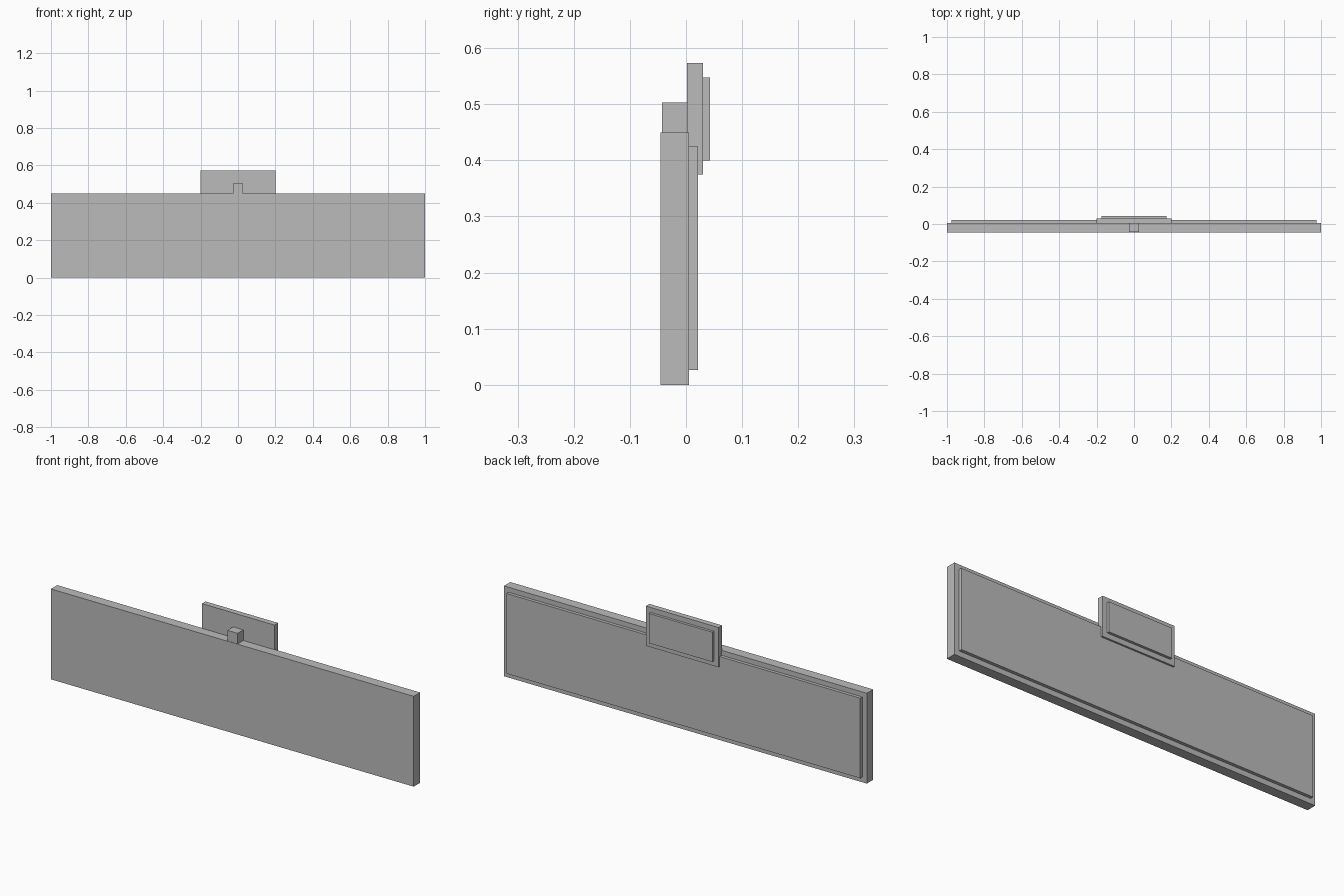
import bpy
import bmesh
from mathutils import Vector

default = bpy.data.objects.get("Cube")
if default:
    bpy.data.objects.remove(default, do_unlink=True)

# One plain grey for everything
GREY = (0.5, 0.5, 0.5, 1)
grey = bpy.data.materials.new("plain grey")
grey.use_nodes = True
grey.diffuse_color = GREY
shader = grey.node_tree.nodes["Principled BSDF"]
shader.inputs["Base Color"].default_value = GREY
shader.inputs["Roughness"].default_value = 0.8


def box(name, half_width, y_range, z_range):
    """Flat-faced box centred on x = 0."""
    low = Vector((-half_width, y_range[0], z_range[0]))
    high = Vector((half_width, y_range[1], z_range[1]))
    bm = bmesh.new()
    bmesh.ops.create_cube(bm, size=1)
    bmesh.ops.scale(bm, vec=high - low, verts=bm.verts)
    bmesh.ops.translate(bm, vec=(low + high) / 2, verts=bm.verts)
    mesh = bpy.data.meshes.new(name)
    bm.to_mesh(mesh)
    bm.free()
    mesh.materials.append(grey)
    obj = bpy.data.objects.new(name, mesh)
    bpy.context.collection.objects.link(obj)
    return obj


# Long board with a raised panel on its back
box("main_board", 1.0, (-0.045, 0.005), (0, 0.45))
box("main_back_panel", 0.975, (0.005, 0.021), (0.026, 0.425))

# Small plate at the top, with its own raised panel
box("small_plate", 0.2, (0.002, 0.03), (0.375, 0.573))
box("small_back_panel", 0.175, (0.03, 0.043), (0.4, 0.548))

# Block joining the small plate to the board
box("connector_block", 0.028, (-0.043, 0.002), (0.446, 0.503))
